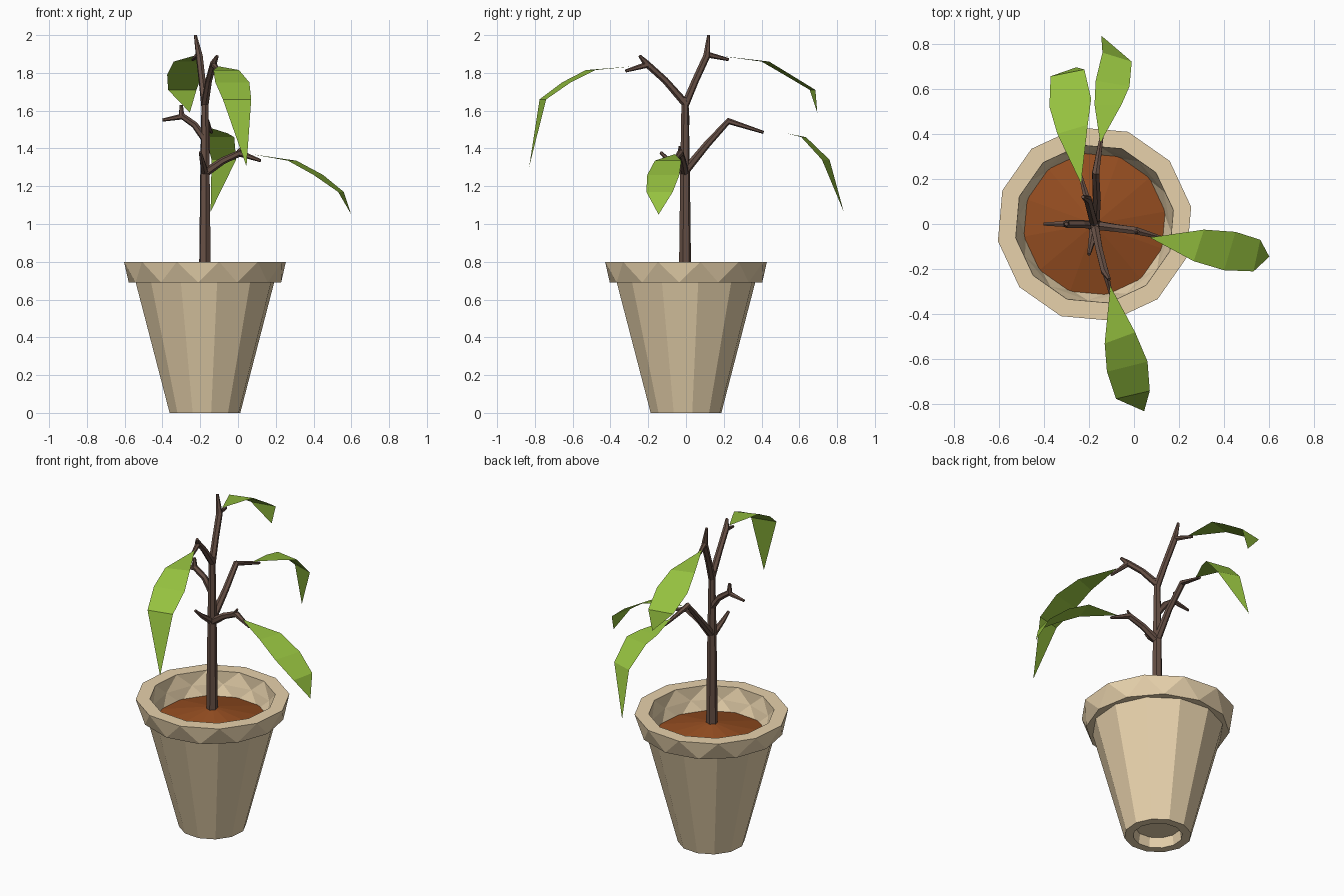
import bpy
from math import sin, cos, pi, radians
from mathutils import Vector

if "Cube" in bpy.data.objects:
    bpy.data.objects.remove(bpy.data.objects["Cube"])

CX = -0.175          # pot axis
N = 12               # pot sides


def material(name, rgb):
    m = bpy.data.materials.new(name)
    m.diffuse_color = (*rgb, 1)
    m.use_nodes = True
    m.node_tree.nodes["Principled BSDF"].inputs["Base Color"].default_value = m.diffuse_color
    return m


CLAY = material("clay", (0.80, 0.64, 0.41))
EARTH = material("earth", (0.30, 0.075, 0.015))
BARK = material("bark", (0.135, 0.08, 0.06))
GREEN = material("green", (0.30, 0.53, 0.05))


def make(name, verts, faces, mat):
    me = bpy.data.meshes.new(name)
    me.from_pydata(verts, [], faces)
    me.materials.append(mat)
    me.update()
    ob = bpy.data.objects.new(name, me)
    bpy.context.collection.objects.link(ob)
    return ob


def lathe(name, rings, mat, cap_start=None, cap_end=None):
    """rings: (radius, z, half-step twist); a change of twist gives zigzag triangles."""
    verts, faces = [], []
    for r, z, t in rings:
        for i in range(N):
            a = radians(10) + (i + 0.5 * t) * 2 * pi / N
            verts.append((CX + r * cos(a), r * sin(a), z))
    for k in range(len(rings) - 1):
        lo, hi = k * N, (k + 1) * N
        d = rings[k + 1][2] - rings[k][2]
        for i in range(N):
            j = (i + 1) % N
            if d == 0:
                faces.append((lo + i, lo + j, hi + j, hi + i))
            elif d > 0:
                faces += [(lo + i, lo + j, hi + i), (lo + j, hi + j, hi + i)]
            else:
                faces += [(lo + i, lo + j, hi + j), (lo + i, hi + j, hi + i)]
    last = (len(rings) - 1) * N
    for z, base, flip in ((cap_start, 0, True), (cap_end, last, False)):
        if z is not None:
            verts.append((CX, 0, z))
            c = len(verts) - 1
            for i in range(N):
                a, b = base + i, base + (i + 1) % N
                faces.append((b, a, c) if flip else (a, b, c))
    return make(name, verts, faces, mat)


def limb(name, paths, sides=6):
    """Tapered tubes; each path is a list of (x, y, z, radius)."""
    verts, faces = [], []
    for path in paths:
        pts = [Vector(p[:3]) for p in path]
        base = len(verts)
        for k, p in enumerate(pts):
            d = (pts[min(k + 1, len(pts) - 1)] - pts[max(k - 1, 0)]).normalized()
            ref = Vector((1, 0.2, 0)) if abs(d.x) < 0.75 else Vector((0, 1, 0))
            u = d.cross(ref).normalized()
            w = d.cross(u)
            for i in range(sides):
                a = 2 * pi * i / sides
                verts.append(p + path[k][3] * (cos(a) * u + sin(a) * w))
        for k in range(len(pts) - 1):
            lo = base + k * sides
            for i in range(sides):
                j = (i + 1) % sides
                faces.append((lo + i, lo + j, lo + sides + j, lo + sides + i))
        faces.append(tuple(range(base + sides - 1, base - 1, -1)))
        faces.append(tuple(range(len(verts) - sides, len(verts))))
    return make(name, verts, faces, BARK)


def leaf(name, base, sections, tip):
    """sections: (left x, left y, right x, right y, z) across the leaf."""
    verts = [base]
    for lx, ly, rx, ry, z in sections:
        verts += [(lx, ly, z), (rx, ry, z)]
    verts.append(tip)
    faces = [(0, 2, 1)]
    n = len(sections)
    for k in range(n - 1):
        a = 1 + 2 * k
        faces.append((a, a + 1, a + 3, a + 2))
    faces.append((2 * n - 1, 2 * n, 2 * n + 1))
    return make(name, verts, faces, GREEN)


# Pot: recessed base, tapered body, collar rim, inner wall
lathe("pot", [(0.13, 0.06, 0), (0.14, 0, 0), (0.19, 0, 0), (0.372, 0.69, 0),
              (0.405, 0.69, 1), (0.435, 0.80, 0), (0.355, 0.80, 0),
              (0.34, 0.72, 1), (0.31, 0.64, 0)], CLAY, cap_start=0.06)

# Soil mound
lathe("soil", [(0.318, 0.66, 0)], EARTH, cap_end=0.74)

# Trunk and branches, each ending in short twigs
limb("trunk", [[(CX, -0.005, 0.72, 0.033), (CX, -0.005, 1.28, 0.026), (CX, -0.005, 1.67, 0.019)]])
limb("top_back_branch", [
    [(CX, -0.005, 1.63, 0.021), (-0.19, 0.05, 1.76, 0.019), (-0.205, 0.11, 1.89, 0.019), (-0.226, 0.12, 2.0, 0.008)],
    [(-0.205, 0.10, 1.90, 0.017), (-0.24, 0.225, 1.87, 0.008)]])
limb("top_front_branch", [
    [(CX, -0.005, 1.64, 0.021), (-0.155, -0.11, 1.76, 0.018), (-0.13, -0.21, 1.85, 0.018), (-0.11, -0.245, 1.89, 0.008)],
    [(-0.13, -0.20, 1.845, 0.017), (-0.10, -0.32, 1.81, 0.008)]])
limb("lower_back_branch", [
    [(CX, -0.005, 1.28, 0.023), (-0.165, 0.11, 1.42, 0.019), (-0.17, 0.225, 1.545, 0.018), (-0.14, 0.41, 1.485, 0.008)]])
limb("right_branch", [
    [(CX, -0.005, 1.27, 0.023), (-0.08, -0.018, 1.335, 0.019), (0.01, -0.03, 1.375, 0.019), (0.12, -0.06, 1.335, 0.008)],
    [(-0.005, -0.03, 1.37, 0.013), (0.02, -0.035, 1.41, 0.006)]])
limb("left_branch", [
    [(CX, -0.005, 1.45, 0.021), (-0.23, 0, 1.525, 0.018), (-0.30, 0.0, 1.575, 0.018), (-0.30, 0.0, 1.63, 0.009)],
    [(-0.29, 0, 1.57, 0.016), (-0.40, 0, 1.55, 0.008)]])
limb("front_twig", [[(CX, -0.005, 1.27, 0.021), (-0.19, -0.09, 1.335, 0.014), (-0.2, -0.135, 1.38, 0.008)]])

# Leaves
leaf("right_leaf", (0.07, -0.06, 1.37),
     [(0.31, -0.025, 0.265, -0.165, 1.335), (0.45, -0.035, 0.40, -0.205, 1.26),
      (0.56, -0.07, 0.53, -0.21, 1.17)], (0.60, -0.145, 1.05))
leaf("top_front_leaf", (-0.105, -0.275, 1.835),
     [(0.005, -0.48, -0.13, -0.53, 1.815), (0.06, -0.61, -0.12, -0.655, 1.75),
      (0.07, -0.74, -0.08, -0.775, 1.66)], (0.045, -0.83, 1.305))
leaf("top_back_leaf", (-0.235, 0.18, 1.89),
     [(-0.34, 0.40, -0.205, 0.44, 1.86), (-0.375, 0.52, -0.19, 0.555, 1.79),
      (-0.37, 0.655, -0.22, 0.685, 1.71)], (-0.255, 0.695, 1.59))
leaf("lower_back_leaf", (-0.15, 0.36, 1.51),
     [(-0.175, 0.53, -0.055, 0.53, 1.48), (-0.17, 0.635, -0.02, 0.61, 1.46),
      (-0.14, 0.76, -0.01, 0.72, 1.34)], (-0.145, 0.835, 1.065))
